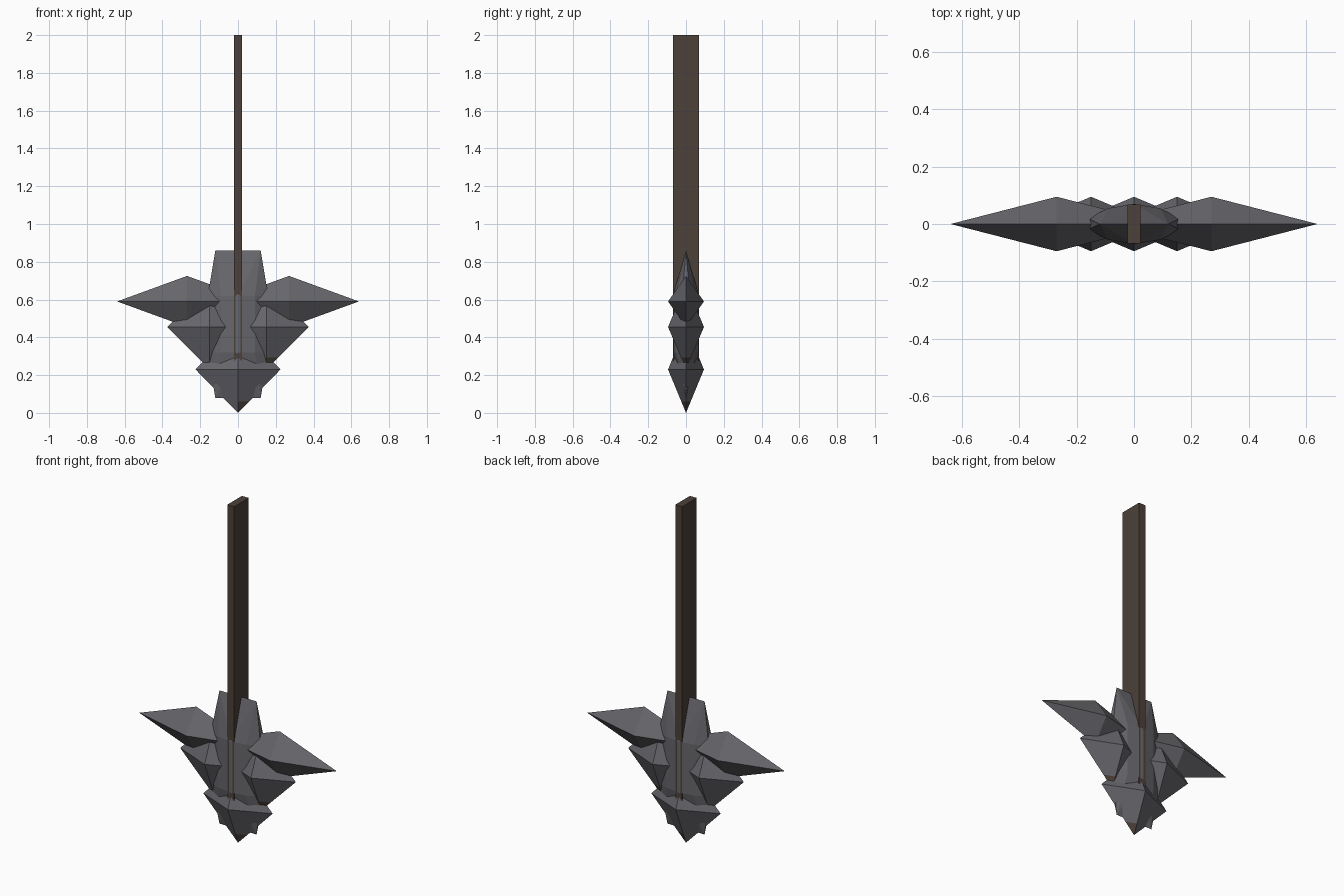
import bpy, bmesh
from mathutils import Vector

if "Cube" in bpy.data.objects:
    bpy.data.objects.remove(bpy.data.objects["Cube"])


def material(name, rgb):
    m = bpy.data.materials.new(name)
    m.diffuse_color = (*rgb, 1.0)
    m.use_nodes = True
    m.node_tree.nodes["Principled BSDF"].inputs["Base Color"].default_value = m.diffuse_color
    return m


STONE = material("dark grey stone", (0.135, 0.133, 0.148))
WOOD = material("dark brown wood", (0.075, 0.052, 0.041))


def finish(bm, name, mats):
    bmesh.ops.recalc_face_normals(bm, faces=bm.faces)
    me = bpy.data.meshes.new(name)
    bm.to_mesh(me)
    bm.free()
    for m in mats:
        me.materials.append(m)
    ob = bpy.data.objects.new(name, me)
    bpy.context.collection.objects.link(ob)
    return ob


def spike(name, cx, cz, rx, rz, ry=0.095, stain_z=None):
    """Eight-sided diamond; optional brown stain low on its +x underside."""
    bm = bmesh.new()
    c = Vector((cx, 0, cz))
    x = [bm.verts.new(c + Vector((s * rx, 0, 0))) for s in (-1, 1)]
    y = [bm.verts.new(c + Vector((0, s * ry, 0))) for s in (-1, 1)]
    z = [bm.verts.new(c + Vector((0, 0, s * rz))) for s in (-1, 1)]
    for a in x:
        for b in y:
            for d in z:
                bm.faces.new((a, b, d))
    bmesh.ops.recalc_face_normals(bm, faces=bm.faces)
    if stain_z is not None:
        bmesh.ops.bisect_plane(bm, geom=bm.verts[:] + bm.edges[:] + bm.faces[:],
                               plane_co=(0, 0, stain_z), plane_no=(0, 0, 1))
        bm.normal_update()
        for f in bm.faces:
            if f.normal.x > 0 and f.calc_center_median().z < stain_z:
                f.material_index = 1
    return finish(bm, name, [STONE, WOOD])


# Handle
bm = bmesh.new()
bmesh.ops.create_cube(bm, size=1)
for v in bm.verts:
    v.co = Vector((v.co.x * 0.044, v.co.y * 0.136, 0.27 if v.co.z < 0 else 2.0))
finish(bm, "handle", [WOOD])

# Head core: faceted block narrowing to a chisel edge above and below
bm = bmesh.new()
ring = [(-0.16, 0.02), (-0.09, 0.055), (0, 0.07), (0.09, 0.055), (0.16, 0.02)]
ring += [(x, -y) for x, y in reversed(ring)]
for z in (0.32, 0.62):
    for x, y in ring:
        bm.verts.new((x, y, z))
for z in (0.08, 0.86):
    for x in (-0.12, 0.12):
        bm.verts.new((x, 0, z))
bmesh.ops.convex_hull(bm, input=bm.verts[:])
finish(bm, "head_core", [STONE])

# Side spikes, mirrored; stains only on the right
for side, s in (("left", -1), ("right", 1)):
    spike("long_spike_" + side, s * 0.27, 0.59, 0.37, 0.135,
          stain_z=0.48 if s > 0 else None)
    spike("short_spike_" + side, s * 0.15, 0.455, 0.225, 0.225,
          stain_z=0.292 if s > 0 else None)

# Bottom spike
spike("bottom_spike", 0, 0.23, 0.225, 0.23, stain_z=0.06)
